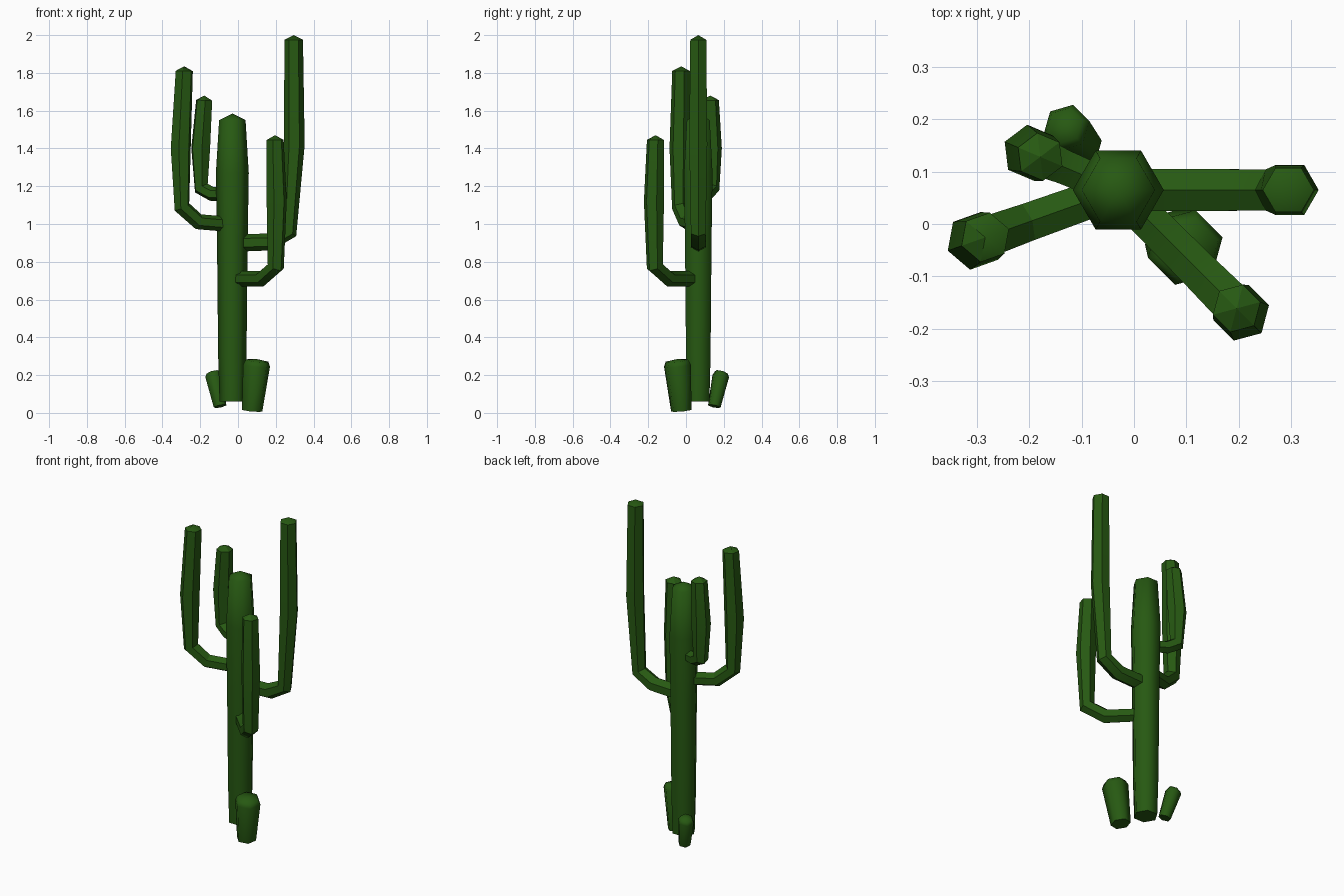
import bpy
import bmesh
from math import cos, sin, pi, radians
from mathutils import Vector

cube = bpy.data.objects.get("Cube")
if cube:
    bpy.data.objects.remove(cube)

green = bpy.data.materials.new("cactus_green")
green.use_nodes = True
colour = (0.02, 0.1, 0.006, 1)
green.diffuse_color = colour
bsdf = green.node_tree.nodes["Principled BSDF"]
bsdf.inputs["Base Color"].default_value = colour
bsdf.inputs["Roughness"].default_value = 0.9

SIDES = 6
TRUNK = Vector((-0.03, 0.065, 0))


def stem(name, path, azimuth, smooth_angle):
    """Hexagonal tube along (point, radius) pairs, closed by a low point."""
    side = Vector((-sin(azimuth), cos(azimuth), 0))
    points = [p for p, r in path]
    bm = bmesh.new()
    rings = []
    for i, (p, r) in enumerate(path[:-1]):
        ahead = (points[i + 1] - p).normalized()
        behind = (p - points[i - 1]).normalized() if i else ahead
        tangent = (ahead + behind).normalized()
        across = side.cross(tangent).normalized()
        rings.append([bm.verts.new(p + r * (cos(a) * across + sin(a) * side))
                      for a in (2 * pi * k / SIDES for k in range(SIDES))])
    for low, high in zip(rings, rings[1:]):
        for k in range(SIDES):
            n = (k + 1) % SIDES
            bm.faces.new((low[k], low[n], high[n], high[k]))
    tip = bm.verts.new(points[-1])
    for k in range(SIDES):
        bm.faces.new((rings[-1][k], rings[-1][(k + 1) % SIDES], tip))
    bm.faces.new(rings[0])
    bmesh.ops.recalc_face_normals(bm, faces=bm.faces)
    mesh = bpy.data.meshes.new(name)
    bm.to_mesh(mesh)
    bm.free()
    mesh.materials.append(green)
    obj = bpy.data.objects.new(name, mesh)
    bpy.context.collection.objects.link(obj)
    bpy.ops.object.select_all(action='DESELECT')
    obj.select_set(True)
    bpy.context.view_layer.objects.active = obj
    bpy.ops.object.shade_smooth_by_angle(angle=radians(smooth_angle))
    return obj


def arm(name, degrees, profile):
    """Arm growing out of the trunk: (distance, height, radius) rows."""
    a = radians(degrees)
    out = Vector((cos(a), sin(a), 0))
    stem(name, [(TRUNK + out * d + Vector((0, 0, z)), r) for d, z, r in profile], a, 30)


# Trunk, slightly swollen towards the top
stem("trunk", [(TRUNK + Vector((0, 0, z)), r) for z, r in (
    (0.06, 0.068), (0.3, 0.075), (0.9, 0.081), (1.27, 0.087), (1.55, 0.07), (1.585, 0))],
    0, 62)

# Bent arms: level root, elbow, then an upright stem
arm("tall_left_arm", 0, (
    (0.04, 0.9, 0.046), (0.2, 0.905, 0.046), (0.3, 0.96, 0.045),
    (0.328, 1.42, 0.055), (0.325, 1.975, 0.049), (0.325, 2.0, 0)))
arm("right_arm", 199.6, (
    (0.04, 1.0, 0.04), (0.19, 1.012, 0.042), (0.283, 1.09, 0.045),
    (0.29, 1.4, 0.056), (0.27, 1.81, 0.048), (0.27, 1.835, 0)))
arm("front_arm", -45, (
    (0.04, 0.71, 0.041), (0.22, 0.71, 0.043), (0.325, 0.775, 0.046),
    (0.332, 1.12, 0.055), (0.32, 1.445, 0.047), (0.32, 1.47, 0)))
arm("back_arm", 157, (
    (0.04, 1.155, 0.036), (0.12, 1.16, 0.038), (0.178, 1.19, 0.043),
    (0.182, 1.4, 0.054), (0.162, 1.655, 0.046), (0.162, 1.68, 0)))

# Young shoots leaning outwards at the base
stem("front_shoot", [
    (Vector((0.075, -0.025, 0.012)), 0.056), (Vector((0.098, -0.045, 0.25)), 0.074),
    (Vector((0.101, -0.048, 0.276)), 0.062), (Vector((0.102, -0.049, 0.284)), 0)],
    radians(-45), 62)
stem("back_shoot", [
    (Vector((-0.095, 0.15, 0.035)), 0.035), (Vector((-0.129, 0.184, 0.195)), 0.046),
    (Vector((-0.133, 0.188, 0.214)), 0.036), (Vector((-0.135, 0.19, 0.22)), 0)],
    radians(135), 62)
